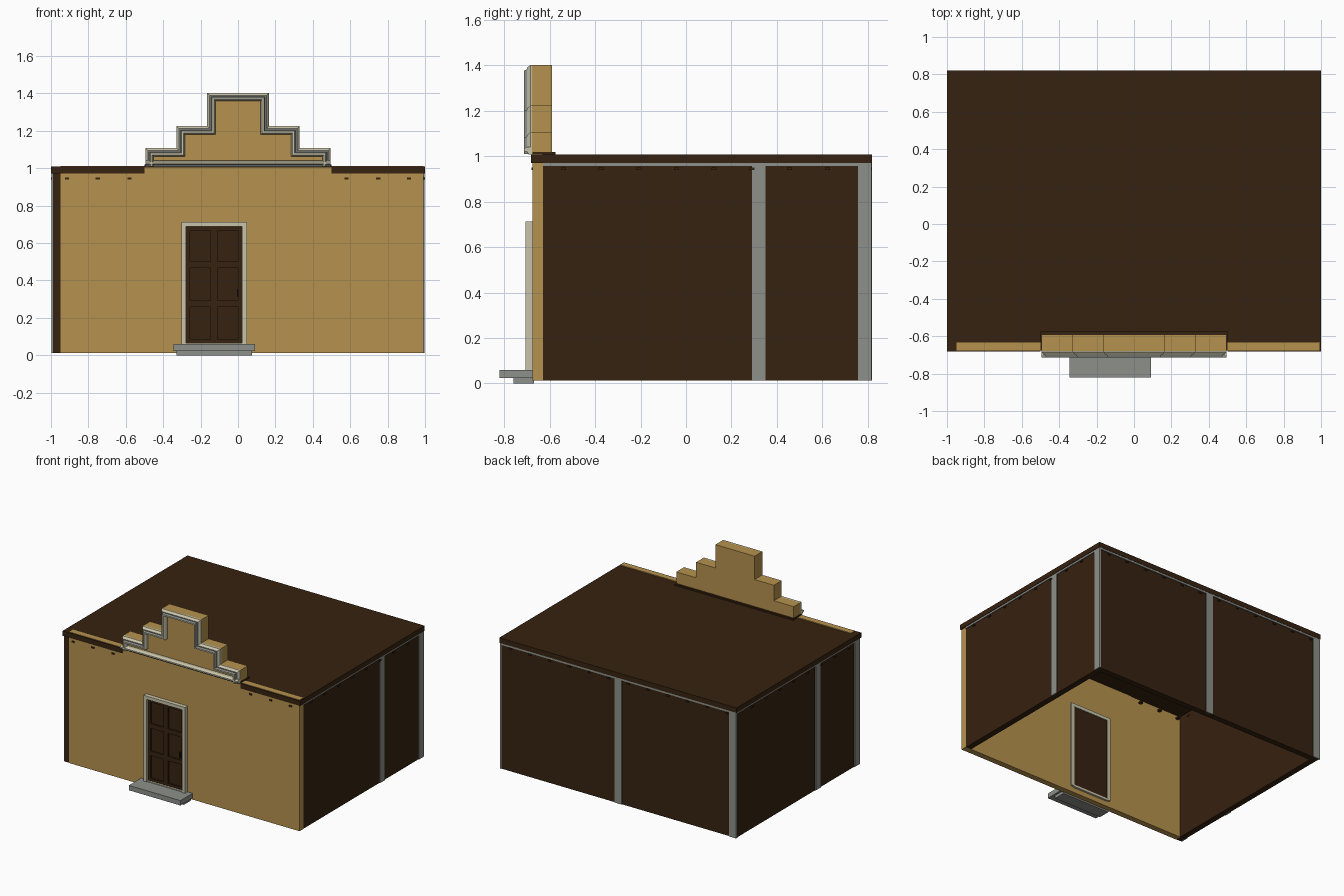
import bpy, bmesh

def mat(name, c):
    m = bpy.data.materials.new(name)
    m.diffuse_color = (*c, 1)
    return m

TAN = mat("tan plaster", (0.47, 0.29, 0.077))
BROWN = mat("dark brown wood", (0.037, 0.016, 0.005))
GREY = mat("stone grey", (0.27, 0.28, 0.255))
CREAM = mat("cream trim", (0.58, 0.55, 0.40))
BLACK = mat("black iron", (0.008, 0.006, 0.005))

def finish(name, bm, *mats):
    bmesh.ops.recalc_face_normals(bm, faces=bm.faces)
    me = bpy.data.meshes.new(name)
    bm.to_mesh(me)
    bm.free()
    for m in mats:
        me.materials.append(m)
    ob = bpy.data.objects.new(name, me)
    bpy.context.collection.objects.link(ob)
    return ob

def boxes(name, m, *bounds):
    """One object made of boxes given as (x0, x1, y0, y1, z0, z1)."""
    bm = bmesh.new()
    for x0, x1, y0, y1, z0, z1 in bounds:
        r = bmesh.ops.create_cube(bm, size=1)
        for v in r["verts"]:
            v.co.x = x1 if v.co.x > 0 else x0
            v.co.y = y1 if v.co.y > 0 else y0
            v.co.z = z1 if v.co.z > 0 else z0
    return finish(name, bm, m)

def loft(name, rings, mats, slots):
    """Closed profile rings joined along a path, capped at both ends."""
    bm = bmesh.new()
    vs = [[bm.verts.new(p) for p in r] for r in rings]
    n = len(vs[0])
    for a, b in zip(vs, vs[1:]):
        for i in range(n):
            j = (i + 1) % n
            bm.faces.new((a[i], a[j], b[j], b[i])).material_index = slots[i]
    bm.faces.new(vs[0])
    bm.faces.new(vs[-1])
    return finish(name, bm, *mats)

B = 0.012   # bottom of the walls

# front wall, built around the door opening
boxes("front_wall", TAN,
      (-0.95, -0.29, -0.675, -0.63, B, 1.012), (0.035, 0.992, -0.675, -0.63, B, 1.012),
      (-0.29, 0.035, -0.675, -0.63, 0.70, 1.012), (-0.29, 0.035, -0.675, -0.63, B, 0.07))

# wooden side and back walls, set in a pinwheel
boxes("right_wall", BROWN, (0.945, 0.99, -0.63, 0.812, B, 0.975))
boxes("back_wall", BROWN, (-0.99, 0.945, 0.767, 0.812, B, 0.975))
boxes("left_wall", BROWN, (-0.99, -0.945, -0.672, 0.767, B, 0.975))

# grey posts and top rails on the wooden walls
boxes("right_posts", GREY, (0.985, 0.996, 0.29, 0.35, B, 0.96), (0.985, 0.996, 0.757, 0.817, B, 0.96),
      (0.985, 0.996, -0.63, 0.817, 0.957, 0.971))
boxes("back_posts", GREY, (-0.03, 0.03, 0.805, 0.818, B, 0.96), (-0.996, -0.935, 0.805, 0.818, B, 0.96),
      (-0.996, 0.985, 0.805, 0.818, 0.957, 0.971))
boxes("left_posts", GREY, (-0.996, -0.985, -0.20, -0.14, B, 0.96), (-0.996, -0.985, -0.67, -0.61, B, 0.96),
      (-0.996, -0.985, -0.67, 0.805, 0.957, 0.971))

# flat roof and front eaves either side of the gable
boxes("roof", BROWN, (-1, 1, -0.625, 0.82, 0.971, 1.009))
boxes("front_eaves", BROWN,
      *[(min(a, b), max(a, b), y0, y1, 0.971, z1) for s in (-1, 1) for a, b in [(s * 0.5, s)]
        for y0, y1, z1 in [(-0.682, -0.662, 1.009), (-0.67, -0.60, 1.003)]],
      (-1, -0.948, -0.68, -0.62, 0.971, 1.009), (0.99, 1, -0.68, -0.62, 0.971, 1.009))

# small beam ends below the eaves
pegs = [(s * x - 0.011, s * x + 0.011, -0.681, -0.605, 0.94, 0.951) for s in (-1, 1) for x in (0.58, 0.75, 0.915)]
pegs += [(-0.915 + i * 0.166 - 0.011, -0.915 + i * 0.166 + 0.011, 0.76, 0.82, 0.94, 0.951) for i in range(12)]
for s in (-1, 1):
    pegs += [(min(s * 0.94, s), max(s * 0.94, s), y - 0.011, y + 0.011, 0.94, 0.951)
             for y in [-0.54 + i * 0.166 for i in range(8)]]
boxes("beam_ends", BROWN, *pegs)

# stepped gable: outline of the right half, mirrored
half = [(0.165, 1.403), (0.165, 1.225), (0.328, 1.225), (0.328, 1.107), (0.495, 1.107), (0.495, 1.01)]
outline = [(-x, z) for x, z in reversed(half)] + half
loft("stepped_gable", [[(x, y, z) for x, z in outline] for y in (-0.678, -0.59)], [TAN], [0] * len(outline))
boxes("gable_base", BROWN, (-0.5, 0.5, -0.676, -0.575, 1.004, 1.02))

def inset(d):
    """Outline moved inwards by d (all segments are axis aligned)."""
    out = []
    for i, (x, z) in enumerate(outline):
        nz = z if i in (0, len(outline) - 1) else z - d
        out.append((x + d if x < 0 else x - d, nz))
    return out

# moulding that follows the steps (inset, depth)
profile = [(0, -0.67), (0, -0.684), (0.013, -0.70), (0.020, -0.70), (0.026, -0.714),
           (0.036, -0.714), (0.044, -0.70), (0.044, -0.67)]
paths = [inset(d) for d, _ in profile]
rings = [[(paths[k][i][0], profile[k][1], paths[k][i][1]) for k in range(len(profile))]
         for i in range(len(outline))]
loft("gable_moulding", rings, [CREAM, GREY], [0, 0, 1, 1, 0, 0, 0, 0])

# level moulding at the foot of the gable
foot = [(-0.67, 1.008), (-0.692, 1.008), (-0.70, 1.02), (-0.714, 1.024), (-0.714, 1.034), (-0.70, 1.042), (-0.67, 1.042)]
loft("gable_foot_moulding", [[(x, y, z) for y, z in foot] for x in (-0.495, 0.495)],
     [CREAM, GREY], [0, 1, 1, 0, 0, 0, 0])

# door frame
boxes("door_frame", CREAM,
      (-0.302, -0.277, -0.706, -0.615, 0.055, 0.714), (0.022, 0.047, -0.706, -0.615, 0.055, 0.714),
      (-0.277, 0.022, -0.706, -0.615, 0.689, 0.714), (-0.277, 0.022, -0.70, -0.615, 0.05, 0.066))

# door slab with raised stiles and rails around six panels
x0, x1, f = -0.277, 0.022, -0.686
boxes("door", BROWN, (x0, x1, -0.676, -0.62, 0.066, 0.689),
      (x0, x0 + 0.02, f, -0.67, 0.066, 0.689), (x1 - 0.02, x1, f, -0.67, 0.066, 0.689),
      (-0.146, -0.109, f, -0.67, 0.066, 0.689),
      *[(x0, x1, f + 0.001, -0.67, a, b) for a, b in
        [(0.066, 0.086), (0.258, 0.292), (0.466, 0.502), (0.665, 0.689)]])
boxes("door_handle", BLACK, (-0.006, 0.002, -0.70, -0.684, 0.315, 0.355))

# two stone steps
boxes("door_steps", GREY, (-0.345, 0.09, -0.822, -0.67, 0.023, 0.06), (-0.33, 0.075, -0.76, -0.67, 0, 0.023))
